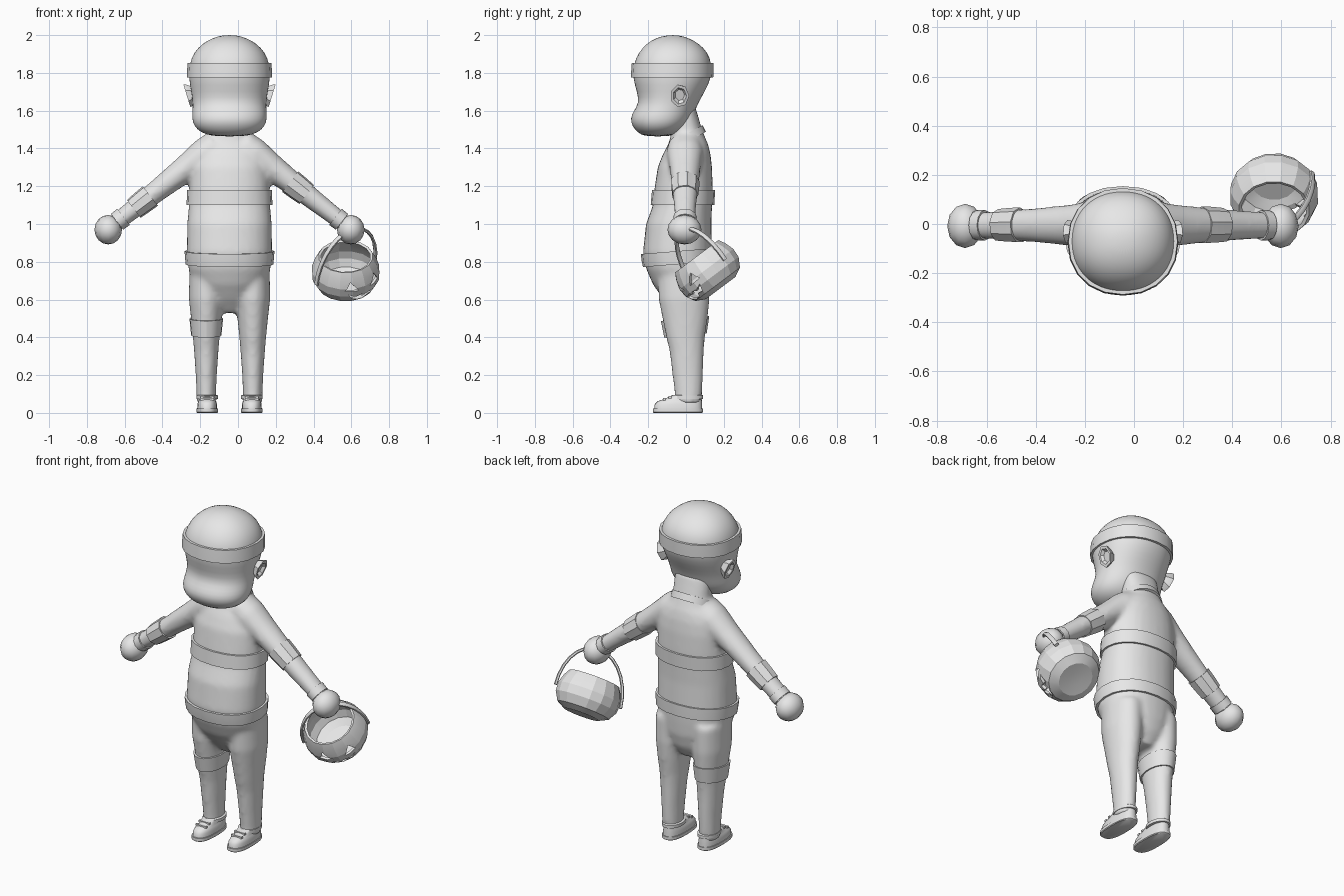
import bpy, bmesh, math
from mathutils import Matrix, Vector

cube = bpy.data.objects.get("Cube")
if cube:
    bpy.data.objects.remove(cube, do_unlink=True)

GREY = (0.8, 0.8, 0.8, 1)
mat = bpy.data.materials.new("plain grey")
mat.use_nodes = True
mat.diffuse_color = GREY
mat.node_tree.nodes["Principled BSDF"].inputs["Base Color"].default_value = GREY
CX = -0.045  # body centre line


def finish(name, bm, smooth=40):
    bmesh.ops.recalc_face_normals(bm, faces=bm.faces)
    me = bpy.data.meshes.new(name)
    bm.to_mesh(me)
    bm.free()
    ob = bpy.data.objects.new(name, me)
    bpy.context.collection.objects.link(ob)
    me.materials.append(mat)
    select(ob)
    if smooth:
        bpy.ops.object.shade_smooth_by_angle(angle=math.radians(smooth))
    return ob


def select(*obs):
    bpy.ops.object.select_all(action='DESELECT')
    for o in obs:
        o.select_set(True)
    bpy.context.view_layer.objects.active = obs[0]


def skin(name, rings, smooth=40, cap=True):
    """Join equal rings of points into a tube."""
    bm = bmesh.new()
    vs = [[bm.verts.new(p) for p in r] for r in rings]
    n = len(vs[0])
    for a, b in zip(vs, vs[1:]):
        for i in range(n):
            bm.faces.new((a[i], a[(i + 1) % n], b[(i + 1) % n], b[i]))
    if cap:
        bm.faces.new(vs[0])
        bm.faces.new(vs[-1])
    return finish(name, bm, smooth)


def loft(name, rows, x=CX, n=28, power=2.0, shear=0, **kw):
    """Rows of (z, half width, front y, back y)."""
    def c(v):
        return math.copysign(abs(v) ** (2 / power), v)
    rings = []
    for z, rx, yf, yb in rows:
        ring = []
        for i in range(n):
            a = math.tau * i / n
            y = (yf + yb) / 2 + (yb - yf) / 2 * c(math.sin(a))
            ring.append((x + rx * c(math.cos(a)), y, z + shear * y))
        rings.append(ring)
    return skin(name, rings, **kw)


def band(name, rows, z0, z1, grow=0.012, **kw):
    """Raised strip that follows a lofted shape."""
    def at(z, g):
        for a, b in zip(rows, rows[1:]):
            if a[0] <= z <= b[0]:
                t = (z - a[0]) / (b[0] - a[0])
                _, rx, yf, yb = [p + (q - p) * t for p, q in zip(a, b)]
                return (z, rx + g, yf - g, yb + g)
    return loft(name, [at(z0, 0), at(z0, grow), at((z0 + z1) / 2, grow), at(z1, grow), at(z1, 0)],
                n=20, smooth=25, **kw)


def limb(name, a, b, radii, n=16, ys=1.15, smooth=40):
    """Tapered tube in the xz plane through (t, radius) stations."""
    a, b = Vector(a), Vector(b)
    d = (b - a).normalized()
    u, v = Vector((0, 1, 0)), d.cross(Vector((0, 1, 0)))
    return skin(name, [[a + (b - a) * t + u * (r * ys * math.cos(math.tau * i / n)) + v * (r * math.sin(math.tau * i / n))
                        for i in range(n)] for t, r in radii], smooth)


# Body: torso, legs and arms fused into one smooth skin
torso = [(.53, .06, -.06, .07), (.6, .14, -.12, .11), (.68, .19, -.175, .13), (.76, .217, -.21, .135),
         (.85, .226, -.228, .138), (1.0, .224, -.212, .135), (1.1, .215, -.175, .138),
         (1.18, .213, -.168, .142), (1.3, .208, -.15, .138), (1.37, .19, -.122, .13),
         (1.42, .155, -.095, .118), (1.45, .125, -.085, .105), (1.5, .113, -.078, .085), (1.62, .11, -.07, .05)]
leg = [(.05, .05, -.06, .08), (.1, .052, -.06, .085), (.2, .056, -.072, .09), (.33, .065, -.088, .095),
       (.4, .071, -.105, .1), (.5, .081, -.125, .115), (.6, .092, -.145, .125), (.75, .09, -.15, .125)]
parts = [loft("body", torso, power=2.2)]
for s in (-1, 1):
    parts.append(loft("leg", leg, x=CX + s * .123))
    a, b = (CX + s * .12, -.005, 1.38), (CX + s * .61, -.005, 1.0)
    parts.append(limb("arm", a, b, [(-.1, .08), (.02, .085), (.2, .073), (.5, .06), (.8, .051), (1, .046)]))
    side = "left" if s > 0 else "right"
    # Elbow strip and cuff
    t = .5 if s > 0 else .7
    r = .068 if s > 0 else .064
    limb(side + "_elbow_strip", a, b, [(t - .09, r - .012), (t - .09, r + .002), (t, r), (t + .09, r - .004), (t + .09, r - .012)],
         n=9, ys=1.1, smooth=20)
    limb(side + "_cuff", a, b, [(.9, .045), (.9, .054), (.97, .053), (.97, .04)], n=12)
    # Hand
    bm = bmesh.new()
    bmesh.ops.create_uvsphere(bm, u_segments=12, v_segments=8, radius=1,
                              matrix=Matrix.Translation((CX + s * .642, -.008, .97)) @ Matrix.Diagonal((.073, .09, .078, 1)))
    finish(side + "_hand", bm, 60)
    # Shoe: sole, upper, ankle band and laces
    x = CX + s * .118
    loft(side + "_sole", [(0, .053, -.17, .085), (.004, .057, -.175, .09), (.022, .057, -.175, .09)], x=x, power=2.6)
    loft(side + "_shoe", [(.02, .053, -.168, .086), (.045, .052, -.166, .085), (.062, .047, -.15, .084),
                          (.073, .042, -.115, .083), (.095, .045, -.07, .083)], x=x, power=2.5, smooth=60)
    loft(side + "_ankle_band", [(.072, .05, -.066, .085), (.074, .057, -.07, .091), (.092, .057, -.07, .091), (.096, .05, -.066, .085)], x=x)
    for y in (-.085, -.115):
        bm = bmesh.new()
        bmesh.ops.create_cube(bm, size=1, matrix=Matrix.Translation((x, y, .083 + (y + .085) * .35)) @ Matrix.Diagonal((.07, .014, .012, 1)))
        finish(side + "_lace", bm, 0)
    # Ear: dished seven-sided plate
    m = Matrix.Translation((CX + s * .214, -.033, 1.682)) @ Matrix.Rotation(s * .3, 4, 'Y')
    rings = [[m @ Vector((s * d, k * .05 * math.cos(math.tau * i / 7), k * .064 * math.sin(math.tau * i / 7))) for i in range(7)]
             for d, k in ((-.03, .6), (.0, .95), (.012, 1), (.012, .72), (-.004, .5))]
    skin(side + "_ear", rings, 30)

select(*parts)
bpy.ops.object.join()
body = parts[0]
mod = body.modifiers.new("fuse", 'REMESH')
mod.mode = 'VOXEL'
mod.voxel_size = .014
mod.use_smooth_shade = True
mod = body.modifiers.new("soften", 'SMOOTH')
mod.factor = .5
mod.iterations = 6

# Clothing strips
band("chest_band", torso, 1.10, 1.18, power=2.2)
band("jacket_hem", torso, .79, .86, power=2.2, shear=.08)
band("knee_patch", leg, .41, .5, .008, x=CX - .123, shear=.1)
loft("collar", [(1.43, .116, -.085, .095), (1.43, .128, -.093, .105), (1.475, .122, -.085, .088), (1.475, .11, -.07, .075)],
     shear=.55)

# Head with broad muzzle
head = [(1.463, .09, -.22, -.08), (1.485, .155, -.258, -.03), (1.52, .19, -.287, .01), (1.56, .2, -.296, .035),
        (1.6, .197, -.277, .05), (1.64, .195, -.25, .065), (1.7, .203, -.26, .1), (1.77, .217, -.283, .135),
        (1.85, .214, -.279, .138), (1.91, .188, -.25, .115), (1.955, .145, -.21, .07), (1.985, .09, -.16, .015),
        (2.0, .035, -.1, -.04)]
ob = loft("head", head, power=2.15, smooth=80)
ob.modifiers.new("round", 'SUBSURF').levels = 1
ob.modifiers["round"].render_levels = 1
band("cap_band", head, 1.775, 1.852, .009, power=2.15)

# Pumpkin bucket, tipped forward and turned
up = Vector((0, -.6, .8))
ax = Vector((.82, .46, .345)).normalized()
back = up.cross(ax)
frame = Matrix.Translation((.57, .12, .745)) @ Matrix((ax, back, up)).transposed().to_4x4()
profile = [(.04, -.1), (.1, -.105), (.15, -.08), (.178, -.03), (.181, .02), (.165, .07), (.145, .105),
           (.132, .1), (.15, .065), (.166, .015), (.163, -.03), (.14, -.07), (.095, -.09), (.04, -.09)]
bucket = skin("pumpkin_bucket", [[(r * math.cos(math.tau * i / 16), r * math.sin(math.tau * i / 16), h) for i in range(16)]
                                 for r, h in profile], 12)


def cut(points):
    """Carve a flat outline through the front wall."""
    c = skin("carving", [[(x, y, z) for x, z in points] for y in (-.25, -.08)], 0)
    mod = bucket.modifiers.new("carve", 'BOOLEAN')
    mod.operation = 'DIFFERENCE'
    mod.solver = 'EXACT'
    mod.object = c
    select(bucket)
    bpy.ops.object.modifier_apply(modifier=mod.name)
    bpy.data.objects.remove(c, do_unlink=True)


for s in (-1, 1):
    cut([(s * .035, .0), (s * .105, .005), (s * .075, .055)])
cut([(-.09, -.02), (-.04, -.042), (-.02, -.028), (0, -.045), (.02, -.028), (.04, -.042), (.09, -.02),
     (.06, -.062), (.03, -.055), (.01, -.075), (-.03, -.075), (-.06, -.06)])
bucket.matrix_world = frame

# Handle
path = [(-.19 * math.cos(math.pi * i / 14) + .03 * math.sin(math.pi * i / 14), 0, .265 * math.sin(math.pi * i / 14)) for i in range(15)]
rings = []
for i, p in enumerate(path):
    q, r = Vector(path[max(i - 1, 0)]), Vector(path[min(i + 1, 14)])
    d = (r - q).normalized()
    nrm = d.cross(Vector((0, 1, 0)))
    rings.append([Vector(p) + nrm * (.009 * math.cos(math.tau * k / 6)) + Vector((0, .014 * math.sin(math.tau * k / 6), 0)) for k in range(6)])
skin("bucket_handle", rings, 50).matrix_world = frame
